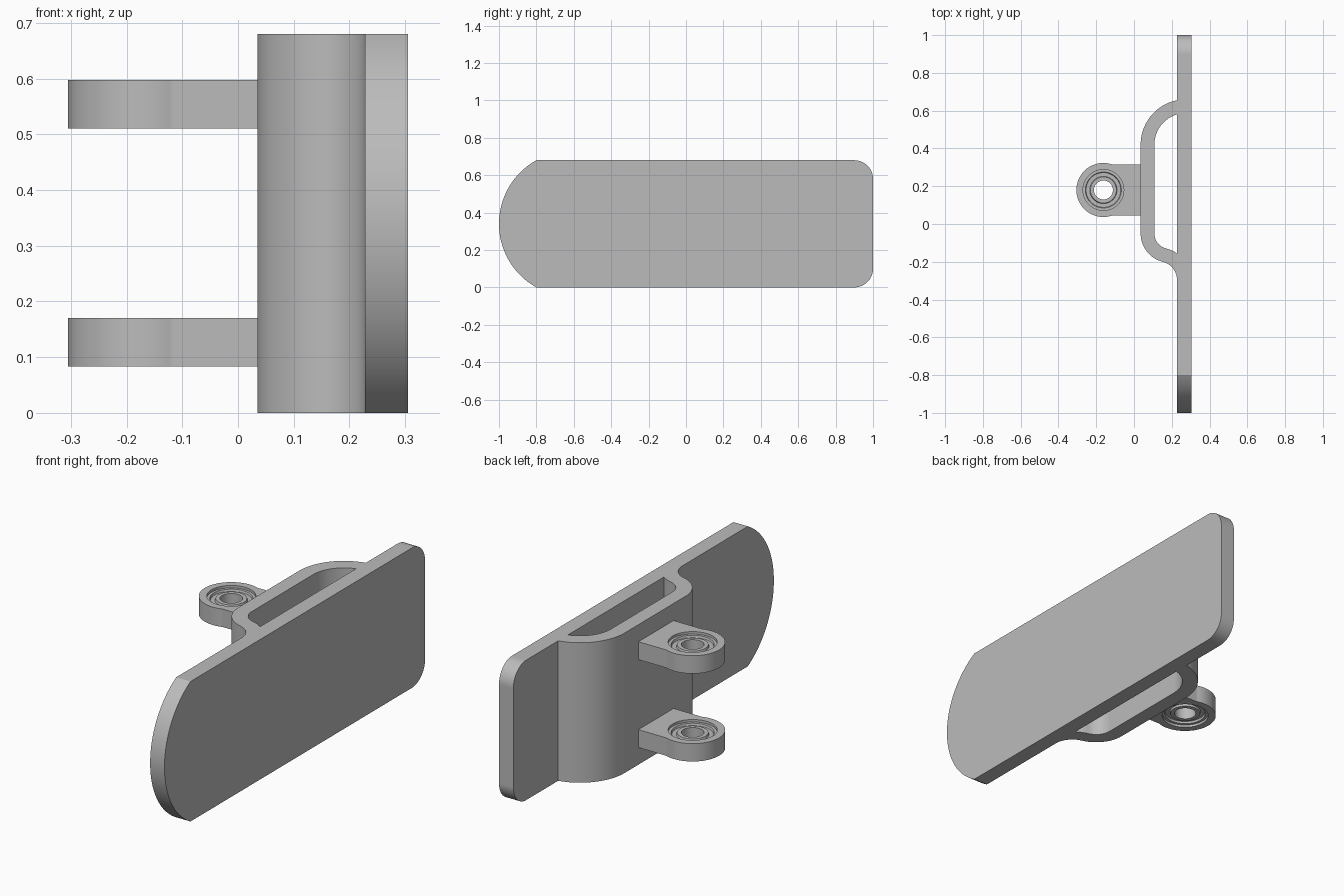
import bpy
import bmesh
from math import sin, cos, atan2, asin, acos, sqrt, pi, radians

if "Cube" in bpy.data.objects:
    bpy.data.objects.remove(bpy.data.objects["Cube"], do_unlink=True)

grey = bpy.data.materials.new("plain grey")
grey.use_nodes = True
grey.diffuse_color = (0.5, 0.5, 0.5, 1)
grey.node_tree.nodes["Principled BSDF"].inputs["Base Color"].default_value = (0.5, 0.5, 0.5, 1)

HEIGHT = 0.68
PLATE_IN, PLATE_OUT = 0.228, 0.305


def arc(cx, cy, r, a, b, n=16):
    """Points on a circle from angle a to angle b (radians)."""
    return [(cx + r * cos(a + (b - a) * i / n), cy + r * sin(a + (b - a) * i / n))
            for i in range(n + 1)]


def add_object(name, bm):
    bmesh.ops.remove_doubles(bm, verts=bm.verts, dist=1e-5)
    bmesh.ops.recalc_face_normals(bm, faces=bm.faces)
    mesh = bpy.data.meshes.new(name)
    bm.to_mesh(mesh)
    bm.free()
    mesh.materials.append(grey)
    ob = bpy.data.objects.new(name, mesh)
    bpy.context.collection.objects.link(ob)
    return ob


def prism(name, pts, lo, hi, place):
    """Extrude a closed outline from lo to hi; place maps (u, v, w) to x, y, z."""
    bm = bmesh.new()
    low = [bm.verts.new(place(u, v, lo)) for u, v in pts]
    high = [bm.verts.new(place(u, v, hi)) for u, v in pts]
    bm.faces.new(low)
    bm.faces.new(high)
    for i in range(len(pts)):
        j = (i + 1) % len(pts)
        bm.faces.new((low[i], low[j], high[j], high[i]))
    return add_object(name, bm)


def lathe(name, profile, x, y, z, steps=64):
    """Spin a closed (radius, height) profile round a vertical axis."""
    bm = bmesh.new()
    verts = [bm.verts.new((x + r, y, z + h)) for r, h in profile]
    edges = [bm.edges.new((verts[i - 1], verts[i])) for i in range(len(verts))]
    bmesh.ops.spin(bm, geom=verts + edges, cent=(x, y, z), axis=(0, 0, 1),
                   angle=2 * pi, steps=steps, use_merge=True)
    return add_object(name, bm)


def combine(target, tool, operation):
    mod = target.modifiers.new("combine", 'BOOLEAN')
    mod.operation, mod.object, mod.solver = operation, tool, 'EXACT'
    bpy.context.view_layer.objects.active = target
    bpy.ops.object.modifier_apply(modifier=mod.name)
    bpy.data.objects.remove(tool, do_unlink=True)


def upright(u, v, w):
    return (u, v, w)


def sideways(u, v, w):
    return (w, u, v)


# Long plate: bowed front end, rounded corners at the back end
half, bow, corner = HEIGHT / 2, 0.2, 0.1
bow_r = (half ** 2 + bow ** 2) / (2 * bow)
sweep = asin(half / bow_r)
outline = arc(-1 + bow_r, half, bow_r, pi - sweep, pi + sweep, 40)
outline += arc(1 - corner, corner, corner, -pi / 2, 0)
outline += arc(1 - corner, HEIGHT - corner, corner, 0, pi / 2)
plate = prism("plate", outline, PLATE_IN, PLATE_OUT, sideways)

# Hollow bracket wall: large bend at the back, S-bend blending into the plate at the front
wall, thick, embed = 0.035, 0.073, 0.25
big_r, big_x, big_y = 0.24, 0.275, 0.42
bend_r, bend_x, bend_y = 0.155, 0.19, -0.05
fillet = 0.1
fil_x = PLATE_IN - fillet
fil_y = bend_y - sqrt((bend_r + fillet) ** 2 - (fil_x - bend_x) ** 2)
turn = atan2(fil_y - bend_y, fil_x - bend_x) + 2 * pi


def big_bend(r):
    return arc(big_x, big_y, r, acos((embed - big_x) / r), pi, 24)


inner_fillet = fillet + thick
outer = big_bend(big_r) + arc(bend_x, bend_y, bend_r, pi, turn)
outer += arc(fil_x, fil_y, fillet, turn - pi, 0)[1:] + [(embed, fil_y)]
inner = big_bend(big_r - thick) + arc(bend_x, bend_y, bend_r - thick, pi, turn)
inner += arc(fil_x, fil_y, inner_fillet, turn - pi, acos((embed - fil_x) / inner_fillet))[1:]
bracket = prism("bracket", outer + inner[::-1], 0, HEIGHT, upright)
combine(plate, bracket, 'UNION')
plate.name = "plate_with_bracket"
parts = [plate]

# Two hinge lugs, each holding a bearing ring
px, py, lug_r, lug_half, pocket = -0.162, 0.18, 0.143, 0.135, 0.108
lug_h, bore, recess = 0.087, 0.05, 0.012
join = asin(lug_half / lug_r)
for label, z in (("lower", 0.083), ("upper", 0.51)):
    pts = arc(px, py, lug_r, join, 2 * pi - join, 56)
    pts += [(wall + 0.002, py - lug_half), (wall + 0.002, py + lug_half)]
    lug = prism(label + "_lug", pts, z, z + lug_h, upright)
    cutter = prism("cutter", arc(px, py, pocket, 0, 2 * pi, 64)[:-1],
                   z - 0.1, z + lug_h + 0.1, upright)
    combine(lug, cutter, 'DIFFERENCE')

    top, mid = lug_h - recess, lug_h / 2
    half_ring = [(pocket + 0.001, top), (0.095, top), (0.092, top - 0.01),
                 (0.072, top - 0.01), (0.069, top), (bore, top)]
    ring = half_ring + [(r, 2 * mid - h) for r, h in reversed(half_ring)]
    parts += [lug, lathe(label + "_bearing", ring, px, py, z)]

# Smooth curved walls, keep hard edges
for ob in parts:
    bpy.ops.object.select_all(action='DESELECT')
    ob.select_set(True)
    bpy.context.view_layer.objects.active = ob
    bpy.ops.object.shade_smooth_by_angle(angle=radians(25))
    ob.modifiers.new("even shading", 'WEIGHTED_NORMAL').keep_sharp = True
